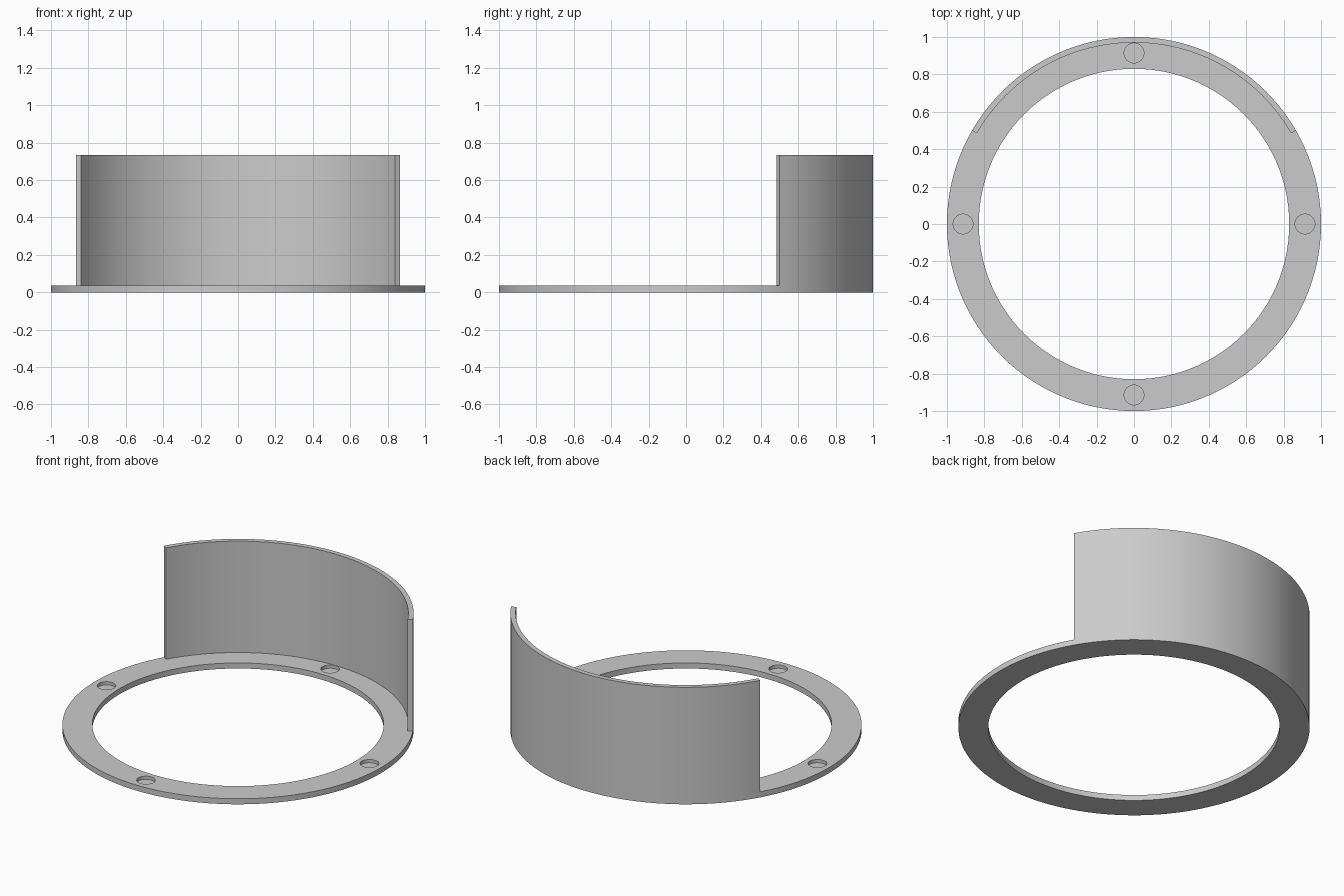
import bpy
import bmesh
from math import cos, sin, radians

RADIUS = 1.0
RING_INNER = 0.83
RING_TOP = 0.035
WALL_INNER = 0.97
WALL_TOP = 0.735
STEP = 3            # degrees per segment
RECESS_RADIUS = 0.053
RECESS_CENTRE = 0.914
RECESS_DEPTH = 0.02

if "Cube" in bpy.data.objects:
    bpy.data.objects.remove(bpy.data.objects["Cube"], do_unlink=True)

grey = bpy.data.materials.new("light_grey")
grey.use_nodes = True
colour = (0.6, 0.6, 0.6, 1)
grey.diffuse_color = colour
grey.node_tree.nodes["Principled BSDF"].inputs["Base Color"].default_value = colour


def make_object(name, bm):
    bmesh.ops.recalc_face_normals(bm, faces=bm.faces)
    mesh = bpy.data.meshes.new(name)
    bm.to_mesh(mesh)
    bm.free()
    mesh.materials.append(grey)
    obj = bpy.data.objects.new(name, mesh)
    bpy.context.collection.objects.link(obj)
    return obj


def arc_band(name, inner, outer, bottom, top, start, end):
    """Sweep a rectangular section around z; closed when it spans a full turn."""
    bm = bmesh.new()
    closed = end - start == 360
    section = [(inner, bottom), (outer, bottom), (outer, top), (inner, top)]
    angles = [radians(a) for a in range(start, end + (0 if closed else 1), STEP)]
    loops = [[bm.verts.new((r * cos(a), r * sin(a), z)) for r, z in section]
             for a in angles]
    pairs = list(zip(loops, loops[1:]))
    if closed:
        pairs.append((loops[-1], loops[0]))
    else:
        bm.faces.new(loops[0])
        bm.faces.new(loops[-1])
    for a, b in pairs:
        for i in range(4):
            j = (i + 1) % 4
            bm.faces.new((a[i], a[j], b[j], b[i]))
    return make_object(name, bm)


def smooth(obj):
    bpy.ops.object.select_all(action="DESELECT")
    obj.select_set(True)
    bpy.context.view_layer.objects.active = obj
    bpy.ops.object.shade_smooth_by_angle(angle=radians(30))


# Flat base ring and the curved wall standing on its rear third
ring = arc_band("base_ring", RING_INNER, RADIUS, 0, RING_TOP, 0, 360)
wall = arc_band("rear_wall", WALL_INNER, RADIUS, RING_TOP, WALL_TOP, 30, 150)

# Four shallow round recesses in the top of the ring
bm = bmesh.new()
for quarter in range(4):
    a = radians(90 * quarter)
    made = bmesh.ops.create_cone(bm, cap_ends=True, segments=48, depth=2 * RECESS_DEPTH,
                                 radius1=RECESS_RADIUS, radius2=RECESS_RADIUS)
    bmesh.ops.translate(bm, verts=made["verts"],
                        vec=(RECESS_CENTRE * cos(a), RECESS_CENTRE * sin(a), RING_TOP))
cutter = make_object("recess_cutter", bm)
cutter.hide_render = True

cut = ring.modifiers.new("recesses", "BOOLEAN")
cut.operation = "DIFFERENCE"
cut.solver = "EXACT"
cut.object = cutter
bpy.context.view_layer.objects.active = ring
bpy.ops.object.modifier_apply(modifier=cut.name)
bpy.data.objects.remove(cutter, do_unlink=True)

smooth(ring)
smooth(wall)
